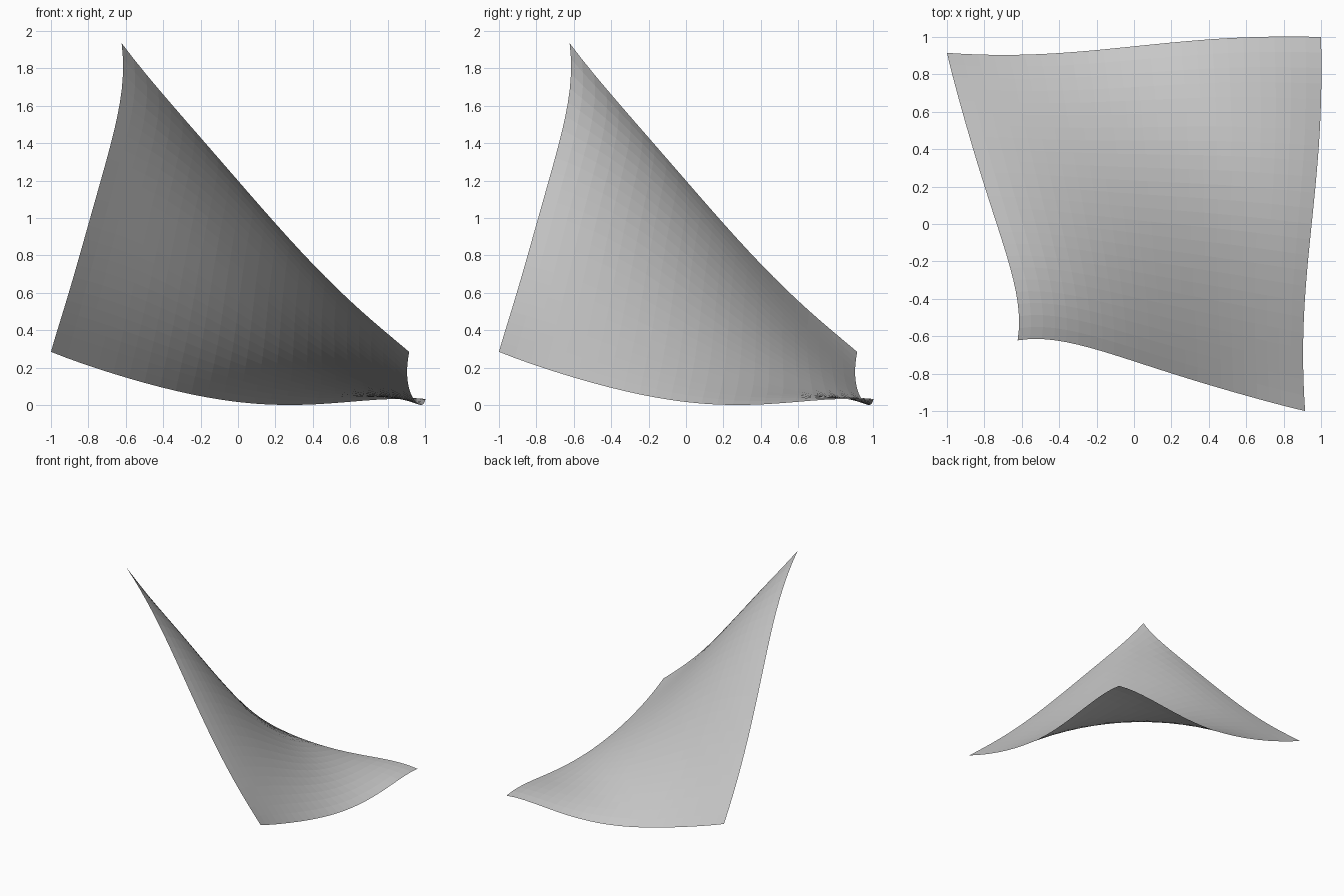
import bpy
from mathutils import Vector

if "Cube" in bpy.data.objects:
    bpy.data.objects.remove(bpy.data.objects["Cube"])

N = 24  # facets per side

# Edge curves of the left half; the sheet is symmetric when x and y swap.
# A = high tip, B = back left corner, D = back right corner.
TIP_EDGE = [(-.622, -.622, 1.935), (-.642, -.313, 1.56), (-.732, -.006, 1.207),
            (-.83, .301, .86), (-.92, .608, .55), (-1, .915, .285)]
BACK_EDGE = [(-1, .915, .285), (-.6, .905, .148), (-.2, .93, .048),
             (.2, .97, .002), (.6, .998, .018), (1, 1, .025)]


def curve(pts, t):
    """Smooth polynomial through evenly spaced points."""
    n = len(pts) - 1
    out = Vector((0, 0, 0))
    for i, p in enumerate(pts):
        w = 1.0
        for j in range(n + 1):
            if j != i:
                w *= (t * n - j) / (i - j)
        out += Vector(p) * w
    return out


def swap(p):
    return Vector((p.y, p.x, p.z))


A, B, D = Vector(TIP_EDGE[0]), Vector(TIP_EDGE[-1]), Vector(BACK_EDGE[-1])
C = swap(B)


def surface(u, v):
    """Patch blended between four edges, with the middle lifted."""
    p = (1 - u) * curve(TIP_EDGE, v) + u * swap(curve(BACK_EDGE, v))
    p += (1 - v) * swap(curve(TIP_EDGE, u)) + v * curve(BACK_EDGE, u)
    p -= (1 - u) * (1 - v) * A + (1 - u) * v * B + u * (1 - v) * C + u * v * D
    lift = .09 + .5 * (.6 - (u + v) / 2)
    p.z += 16 * u * v * (1 - u) * (1 - v) * lift
    return p


# Curved sheet
verts = [surface(i / N, j / N) for j in range(N + 1) for i in range(N + 1)]
low = min(p.z for p in verts)
for p in verts:
    p.z -= low
R = N + 1
faces = [(j * R + i, j * R + i + 1, (j + 1) * R + i + 1, (j + 1) * R + i)
         for j in range(N) for i in range(N)]
mesh = bpy.data.meshes.new("curved_sheet")
mesh.from_pydata(verts, [], faces)
mesh.update()
sheet = bpy.data.objects.new("curved_sheet", mesh)
bpy.context.collection.objects.link(sheet)
